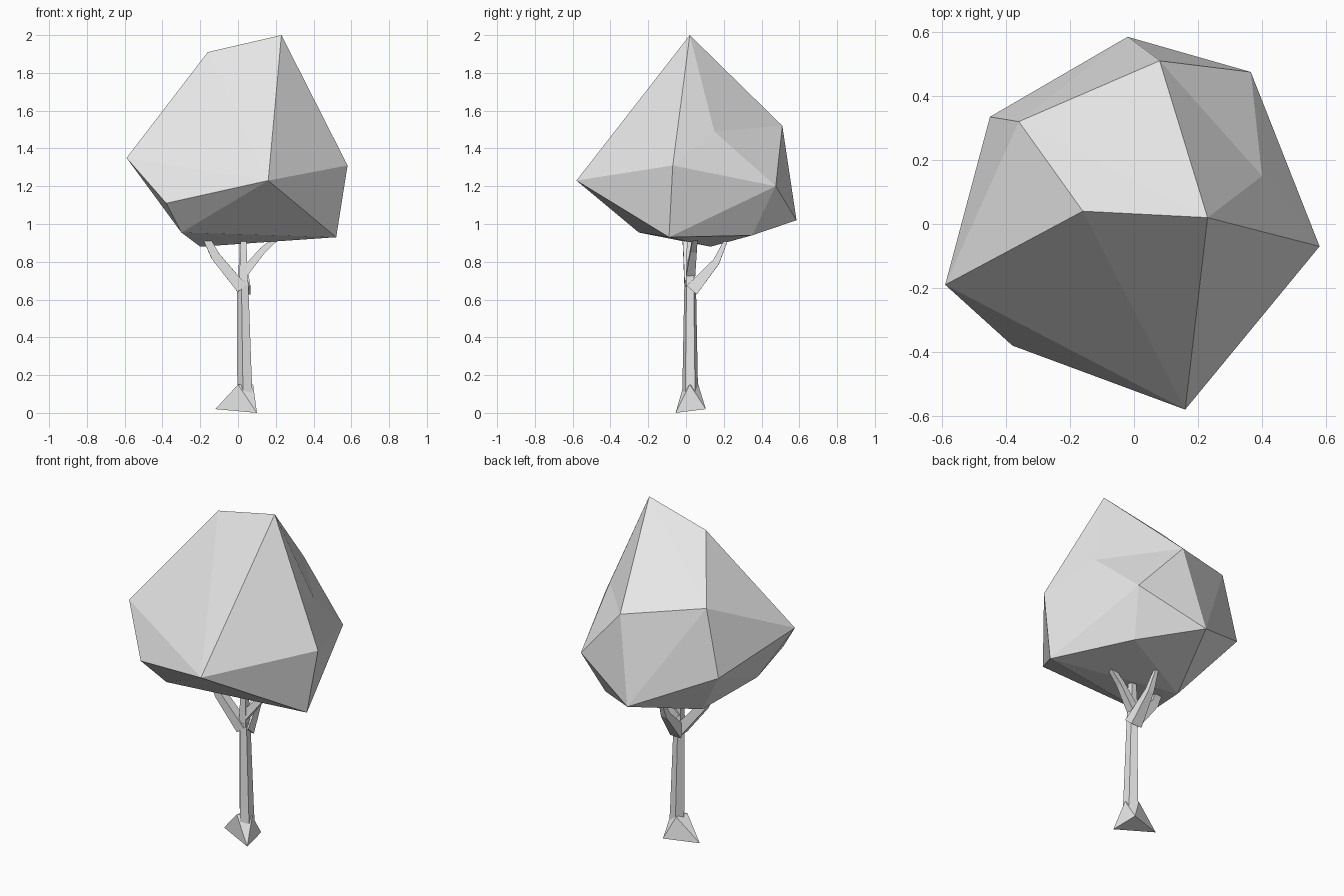
import bpy, bmesh, math
from mathutils import Vector

cube = bpy.data.objects.get("Cube")
if cube:
    bpy.data.objects.remove(cube, do_unlink=True)

mat = bpy.data.materials.new("light_grey")
mat.use_nodes = True
grey = (0.8, 0.8, 0.8, 1)
mat.diffuse_color = grey
mat.node_tree.nodes["Principled BSDF"].inputs["Base Color"].default_value = grey


def finish(bm, name):
    """Turn a bmesh into a flat-shaded object."""
    bmesh.ops.recalc_face_normals(bm, faces=bm.faces)
    mesh = bpy.data.meshes.new(name)
    bm.to_mesh(mesh)
    bm.free()
    mesh.materials.append(mat)
    obj = bpy.data.objects.new(name, mesh)
    bpy.context.collection.objects.link(obj)
    return obj


def limb(name, path, radii, sides, turn=0.0):
    """Tapered faceted tube along a path."""
    bm = bmesh.new()
    pts = [Vector(p) for p in path]
    rings = []
    for i, p in enumerate(pts):
        along = (pts[min(i + 1, len(pts) - 1)] - pts[max(i - 1, 0)]).normalized()
        u = Vector((0, 1, 0)).cross(along).normalized()
        if abs(along.y) > 0.6:
            u = Vector((1, 0, 0))
        v = along.cross(u).normalized()
        ring = []
        for k in range(sides):
            a = turn + math.tau * k / sides
            ring.append(bm.verts.new(p + radii[i] * (math.cos(a) * u + math.sin(a) * v)))
        rings.append(ring)
    for low, high in zip(rings, rings[1:]):
        for k in range(sides):
            n = (k + 1) % sides
            bm.faces.new((low[k], low[n], high[n], high[k]))
    bm.faces.new(rings[0][::-1])
    bm.faces.new(rings[-1])
    return finish(bm, name)


# Canopy: one irregular faceted boulder shape
corners = {
    "A": (0.23, 0.02, 2.0), "B": (-0.16, 0.04, 1.91), "C": (-0.59, -0.19, 1.35),
    "D": (0.16, -0.58, 1.23), "E": (0.58, -0.07, 1.31), "F": (-0.38, -0.38, 1.11),
    "G": (0.52, -0.09, 0.93), "H": (-0.36, 0.32, 1.6), "I": (-0.45, 0.335, 1.21),
    "J": (0.08, 0.51, 1.52), "K": (-0.02, 0.585, 1.02), "L": (0.365, 0.475, 1.2),
    "M": (0.4, 0.15, 1.49), "N": (-0.3, -0.25, 0.955), "O": (-0.2, 0.13, 0.88),
    "P": (0.29, 0.35, 0.94),
}
facets = ("ABD BCD CFD FND NGD DGE ADE AEM AMJ MLJ ELM EGL GPL LPK "
          "LKJ AJH AHB BHC HIC JKH HKI IKO KPO PGO GNO ION INC CNF")
bm = bmesh.new()
verts = {key: bm.verts.new(co) for key, co in corners.items()}
for facet in facets.split():
    bm.faces.new([verts[key] for key in facet])
finish(bm, "canopy")

# Flared foot: three toes rising to the trunk
bm = bmesh.new()
for co in [(-0.12, 0.04, 0.02), (0.1, -0.055, 0), (0.08, 0.105, 0.02),
           (0.0, -0.012, 0.15), (0.08, 0.02, 0.15), (0.02, 0.065, 0.15)]:
    bm.verts.new(co)
bmesh.ops.convex_hull(bm, input=bm.verts)
finish(bm, "foot")

# Trunk
limb("trunk", [(0.042, 0.022, 0.07), (0.038, 0.022, 0.2), (0.028, 0.022, 0.7)],
     [0.045, 0.042, 0.032], 5, math.pi)

# Branches
limb("centre_branch", [(0.028, 0.022, 0.68), (0.03, 0.02, 0.95)],
     [0.032, 0.02], 4, math.pi / 4)
limb("left_side_branch", [(0.02, 0.022, 0.66), (-0.12, 0.01, 0.83), (-0.168, 0.0, 0.925)],
     [0.042, 0.034, 0.026], 4, math.pi / 4)
limb("right_side_branch", [(0.03, 0.025, 0.74), (0.13, 0.04, 0.86), (0.22, 0.05, 0.94)],
     [0.034, 0.024, 0.018], 4, math.pi / 4)
limb("back_branch", [(0.03, 0.03, 0.65), (0.025, 0.16, 0.8), (0.02, 0.21, 0.91)],
     [0.05, 0.026, 0.014], 4, math.pi / 4)
